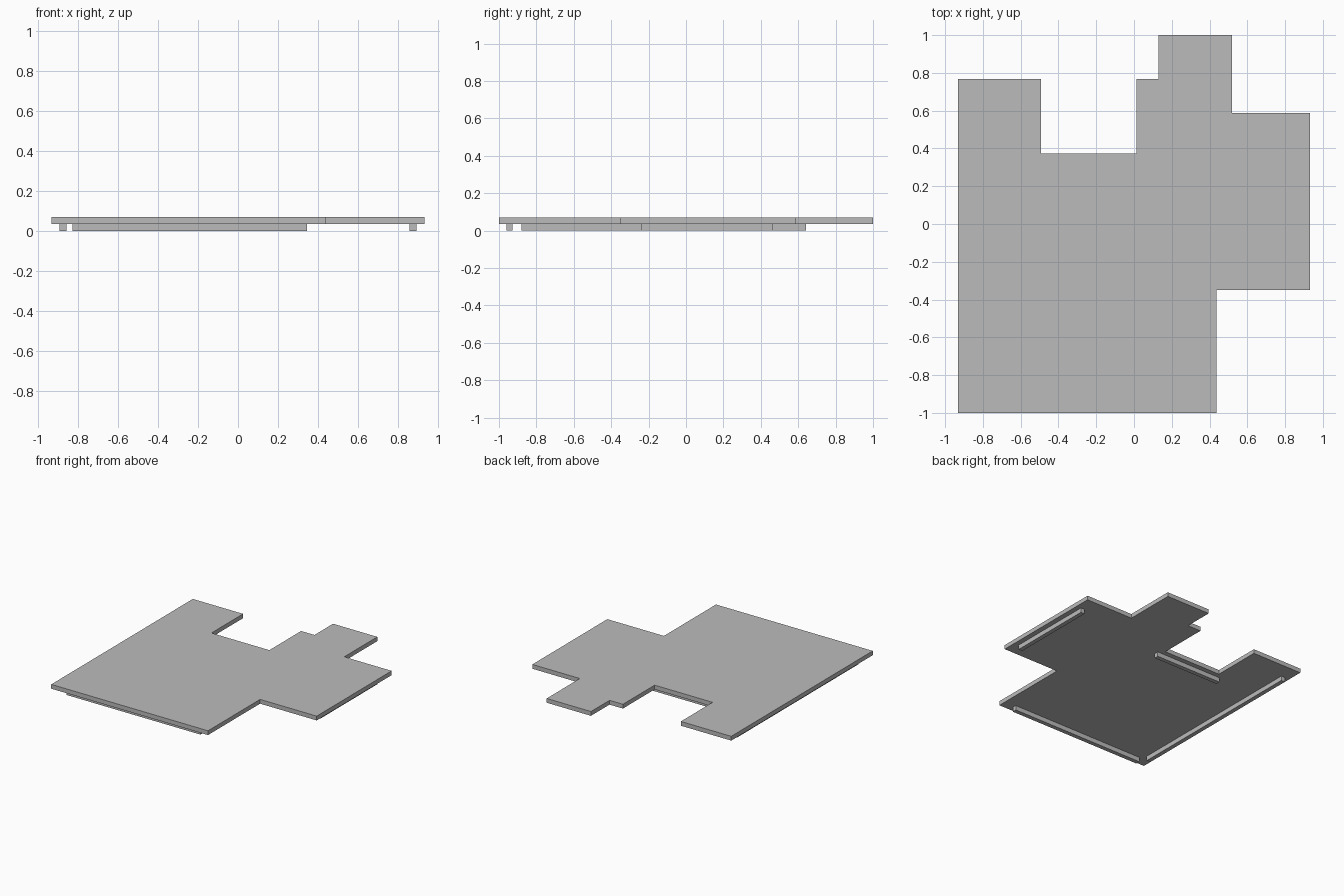
import bpy
import bmesh

cube = bpy.data.objects.get("Cube")
if cube:
    bpy.data.objects.remove(cube, do_unlink=True)

# One plain grey for the whole model
grey = bpy.data.materials.new("plain grey")
grey.use_nodes = True
colour = (0.5, 0.5, 0.5, 1)
grey.diffuse_color = colour
grey.node_tree.nodes["Principled BSDF"].inputs["Base Color"].default_value = colour

RAIL_TOP = 0.036
SLAB_TOP = 0.07


def extrude_outline(name, outline, bottom, top):
    """Raise a flat outline into a solid prism."""
    bm = bmesh.new()
    face = bm.faces.new([bm.verts.new((x, y, bottom)) for x, y in outline])
    raised = bmesh.ops.extrude_face_region(bm, geom=[face])["geom"]
    for item in raised:
        if isinstance(item, bmesh.types.BMVert):
            item.co.z = top
    bmesh.ops.recalc_face_normals(bm, faces=bm.faces)
    mesh = bpy.data.meshes.new(name)
    bm.to_mesh(mesh)
    bm.free()
    mesh.materials.append(grey)
    obj = bpy.data.objects.new(name, mesh)
    bpy.context.collection.objects.link(obj)
    return obj


def rail(name, x0, x1, y0, y1):
    outline = [(x0, y0), (x1, y0), (x1, y1), (x0, y1)]
    return extrude_outline(name, outline, 0, RAIL_TOP)


# Stepped slab
slab_outline = [
    (-0.933, -1), (0.438, -1), (0.438, -0.35), (0.933, -0.35),
    (0.933, 0.587), (0.518, 0.587), (0.518, 1), (0.131, 1),
    (0.131, 0.768), (0.014, 0.768), (0.014, 0.372), (-0.493, 0.372),
    (-0.493, 0.768), (-0.933, 0.768),
]
extrude_outline("slab", slab_outline, RAIL_TOP, SLAB_TOP)

# Narrow rails under the slab edges
rail("front_rail", -0.828, 0.344, -0.961, -0.927)
rail("right_rail", -0.893, -0.859, -0.88, 0.642)
rail("left_rail", 0.859, 0.893, -0.24, 0.465)
rail("notch_rail", -0.53, 0.055, 0.3, 0.334)
